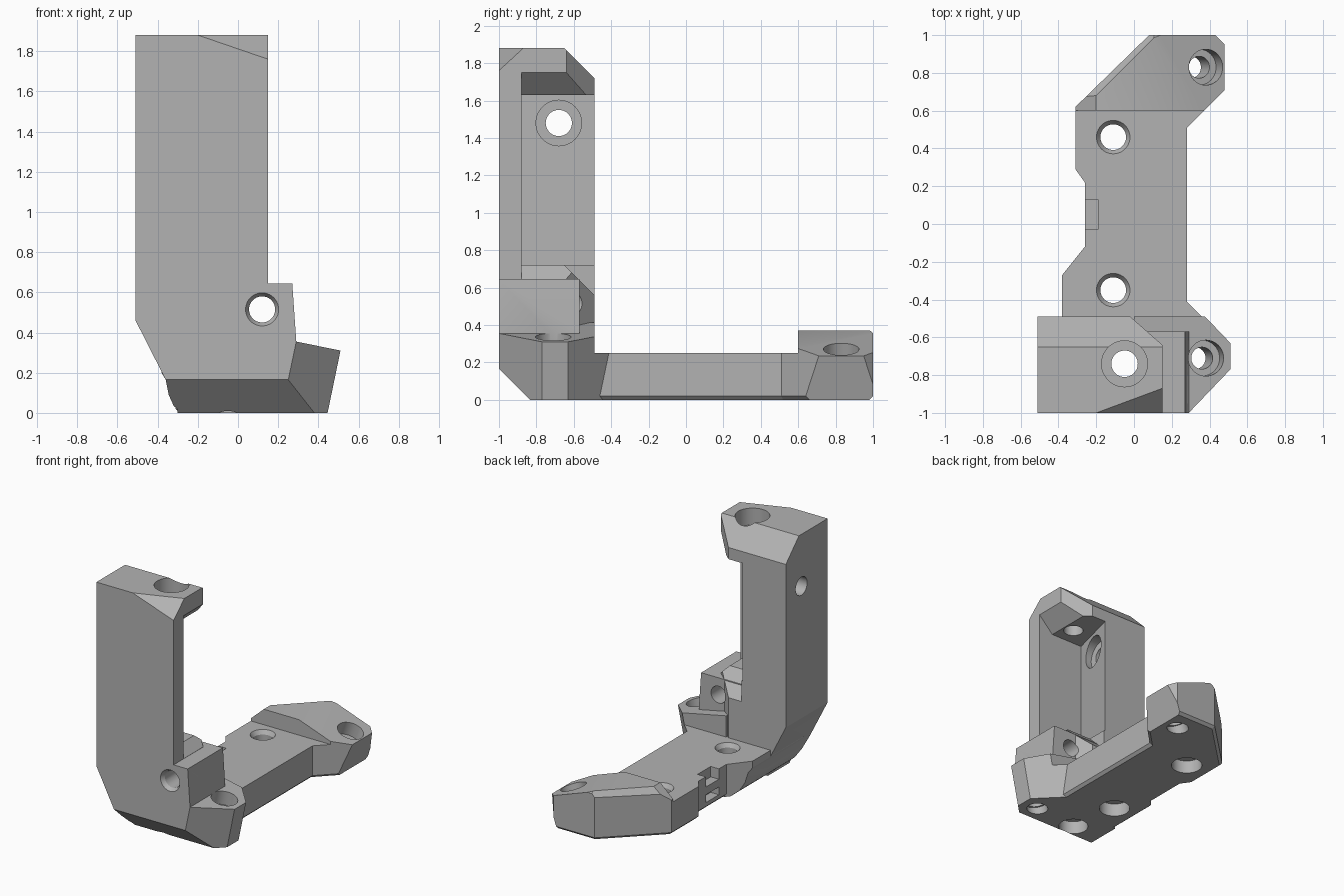
import bpy, bmesh
from mathutils import Vector

cube = bpy.data.objects.get("Cube")
if cube:
    bpy.data.objects.remove(cube)

grey = bpy.data.materials.new("matte grey")
grey.use_nodes = True
grey.diffuse_color = (0.45, 0.45, 0.45, 1)
grey.node_tree.nodes["Principled BSDF"].inputs["Base Color"].default_value = (0.45, 0.45, 0.45, 1)


def prism(axis, points, lo, hi, planes=(), chamfer=0):
    """Extrude a 2D outline along an axis, then trim it by (point, outward normal) planes."""
    place = {"x": lambda a, b, c: (c, a, b),
             "y": lambda a, b, c: (a, c, b),
             "z": lambda a, b, c: (a, b, c)}[axis]
    bm = bmesh.new()
    face = bm.faces.new([bm.verts.new(place(a, b, lo)) for a, b in points])
    ext = bmesh.ops.extrude_face_region(bm, geom=[face])
    shift = Vector(place(0, 0, hi - lo))
    bmesh.ops.translate(bm, verts=[g for g in ext["geom"] if isinstance(g, bmesh.types.BMVert)], vec=shift)
    bmesh.ops.recalc_face_normals(bm, faces=bm.faces[:])
    if chamfer:
        low = [e for e in bm.edges if all(v.co.z < 0.001 for v in e.verts)]
        bmesh.ops.bevel(bm, geom=low, offset=chamfer, segments=1, affect="EDGES")
    for co, no in planes:
        bmesh.ops.bisect_plane(bm, geom=bm.verts[:] + bm.edges[:] + bm.faces[:], dist=1e-5,
                               plane_co=co, plane_no=no, clear_outer=True)
        bmesh.ops.holes_fill(bm, edges=[e for e in bm.edges if e.is_boundary])
    bmesh.ops.recalc_face_normals(bm, faces=bm.faces[:])
    return bm


def make(name, bm):
    mesh = bpy.data.meshes.new(name)
    bm.to_mesh(mesh)
    bm.free()
    mesh.materials.append(grey)
    obj = bpy.data.objects.new(name, mesh)
    bpy.context.collection.objects.link(obj)
    return obj


def rod(start, end, r1, r2=None):
    """Round cutter between two points."""
    start, end = Vector(start), Vector(end)
    d = end - start
    bm = bmesh.new()
    bmesh.ops.create_cone(bm, cap_ends=True, segments=40, radius1=r1,
                          radius2=r1 if r2 is None else r2, depth=d.length)
    bmesh.ops.rotate(bm, verts=bm.verts[:], matrix=Vector((0, 0, 1)).rotation_difference(d).to_matrix())
    bmesh.ops.translate(bm, verts=bm.verts[:], vec=(start + end) / 2)
    return bm


def combine(target, bm, operation):
    tool = make("helper", bm)
    tool.hide_render = True
    mod = target.modifiers.new("combine", "BOOLEAN")
    mod.operation, mod.solver, mod.object = operation, "EXACT", tool
    bpy.context.view_layer.objects.active = target
    bpy.ops.object.modifier_apply(modifier=mod.name)
    bpy.data.objects.remove(tool)


def box(x0, x1, y0, y1, z0, z1):
    return prism("z", [(x0, y0), (x1, y0), (x1, y1), (x0, y1)], z0, z1)


front_chamfer = ((0, -1, 0.165), (0, -1, -1))

# Floor plate
plate = [(-0.28, -0.84), (0.28, -0.84), (0.28, 0.51), (0.48, 0.71), (0.48, 0.95), (0.43, 1),
         (0.08, 1), (-0.31, 0.62), (-0.31, 0.29), (-0.26, 0.22), (-0.26, -0.12)]
end_side = ((0.48, 0, 0.235), (0.215, 0, -0.07))
bracket = make("bracket", prism("z", plate, 0, 0.25, [((0.1, 0, 0.37), (0.135, 0, 0.38)), end_side], 0.02))

# Rounded flank of the plate beside the column
flank = [(-0.41, 0.25), (-0.36, 0.165), (-0.345, 0.09), (-0.32, 0.035), (-0.28, 0), (0, 0), (0, 0.25)]
parts = [prism("y", flank, -0.9, -0.11,
               [((-0.38, -0.27, 0), (-0.15, 0.12, 0)), ((-0.38, 0, 0), (-1, 0, 0)), front_chamfer])]

# Upright column with sloped crown and clipped corners
column = [(-0.51, 1.88), (-0.51, 0.46)] + flank[1:5] + [(0.15, 0), (0.15, 1.88)]
parts.append(prism("y", column, -1, -0.49, [
    ((0, -0.65, 1.88), (0, 1, 1)),
    ((0.15, -1, 1.76), (0.12 / 0.35, -0.12 / 0.13, 1)),
    ((0.15, -0.64, 0), (0.15, 0.17, 0)),
    front_chamfer]))
column_cuts = [
    # Open recess in the column side
    prism("y", [(0.3, 0.646), (0.15, 0.646), (0.08, 0.72), (-0.3, 0.72),
                (-0.3, 1.63), (0.03, 1.63), (0.15, 1.75), (0.3, 1.75)], -0.88, -0.4,
          [((-0.24, -0.88, 0), (-0.39, 0.1, 0))]),
    # Slope behind the lower pad
    prism("x", [(-0.65, 0.72), (-0.48, 0.55), (-0.4, 0.55), (-0.4, 0.8), (-0.65, 0.8)], -0.13, 0.3),
]

# Lower block beside the column
parts.append(prism("y", [(-0.3, 0), (0.25, 0), (0.25, 0.165), (0.29, 0.355), (0.27, 0.645), (-0.3, 0.645)],
                   -1, -0.57, [front_chamfer]))

# Front screw boss, leaning outward: a low part and a raised part
for y_max, z_max in ((-0.4, 0.25), (-0.49, 0.5)):
    parts.append(prism("z", [(0, -1), (0.7, -1), (0.7, y_max), (0, y_max)], 0, z_max, [
        ((0.29, 0, 0.355), (0.045, 0, 0.22)),
        ((0.51, 0, 0.31), (0.29, 0, -0.06)),
        ((0.51, -0.77, 0.31), (0.437, -0.436, -0.092)),
        ((0.51, -0.63, 0.31), (0.437, 0.436, -0.092)),
        front_chamfer]))

# Rear screw boss
parts.append(prism("y", [(-0.31, 0.1), (-0.31, 0.27), (-0.2, 0.37), (0.1, 0.37), (0.5, 0.228), (0.5, 0.1)],
                   0.6, 1, [
    ((0.08, 1, 0), (-0.38, 0.39, 0)),
    ((0.1, 0.98, 0.37), (-1, 1, 1)),
    ((0.48, 0.95, 0), (1, 1, 0)),
    ((0.48, 0.71, 0), (1, -1, 0)),
    ((0, 0.985, 0.37), (0, 1, 1)),
    end_side]))

# Column is hollowed before the other parts join it
body = make("column", parts.pop(1))
for cutter in column_cuts:
    combine(body, cutter, "DIFFERENCE")
joined = bmesh.new()
joined.from_mesh(body.data)
bpy.data.objects.remove(body)
for part in [joined] + parts:
    combine(bracket, part, "UNION")

cuts = []
# Vertical screw line through the crown and the lower block
cx, cy = -0.05, -0.74
cuts += [rod((cx, cy, -0.1), (cx, cy, 2), 0.07),
         rod((cx, cy, 1.75), (cx, cy, 2), 0.122),
         rod((cx, cy, -0.1), (cx, cy, 0.1), 0.105)]
# Cross hole near the column top
cuts += [rod((-0.6, -0.68, 1.48), (0, -0.68, 1.48), 0.07),
         rod((-0.27, -0.68, 1.48), (0.1, -0.68, 1.48), 0.122)]
# Front hole through the lower block
cuts += [rod((0.12, -1.1, 0.515), (0.12, -0.4, 0.515), 0.065),
         rod((0.12, -1.001, 0.515), (0.12, -0.97, 0.515), 0.083, 0.065)]
# Plate holes, flared above and counterbored below
for y in (0.46, -0.35):
    cuts += [rod((-0.11, y, -0.1), (-0.11, y, 0.3), 0.068),
             rod((-0.11, y, 0.22), (-0.11, y, 0.252), 0.068, 0.09),
             rod((-0.11, y, -0.1), (-0.11, y, 0.1), 0.11)]
# Tilted boss screws
for x, y, z, lean, reach in ((0.38, -0.71, 0.33, 0.2, 0.5), (0.38, 0.83, 0.27, 0.35, 0.3)):
    centre, axis = Vector((x, y, z)), Vector((lean, 0, 1))
    cuts += [rod(centre - axis * 0.5, centre + axis * 0.2, 0.058),
             rod(centre - axis * 0.1, centre + axis * reach, 0.095),
             rod(centre - axis * (z + 0.1), centre - axis * (z - 0.04), 0.075)]
# Tie slots in the plate's left edge
for z0, z1 in ((0.17, 0.3), (0.05, 0.11)):
    cuts.append(box(-0.3, -0.19, -0.03, 0.13, z0, z1))
for cutter in cuts:
    combine(bracket, cutter, "DIFFERENCE")

for obj in bpy.context.selected_objects:
    obj.select_set(False)
bracket.select_set(True)
bpy.context.view_layer.objects.active = bracket
bpy.ops.object.shade_smooth_by_angle(angle=0.4)
